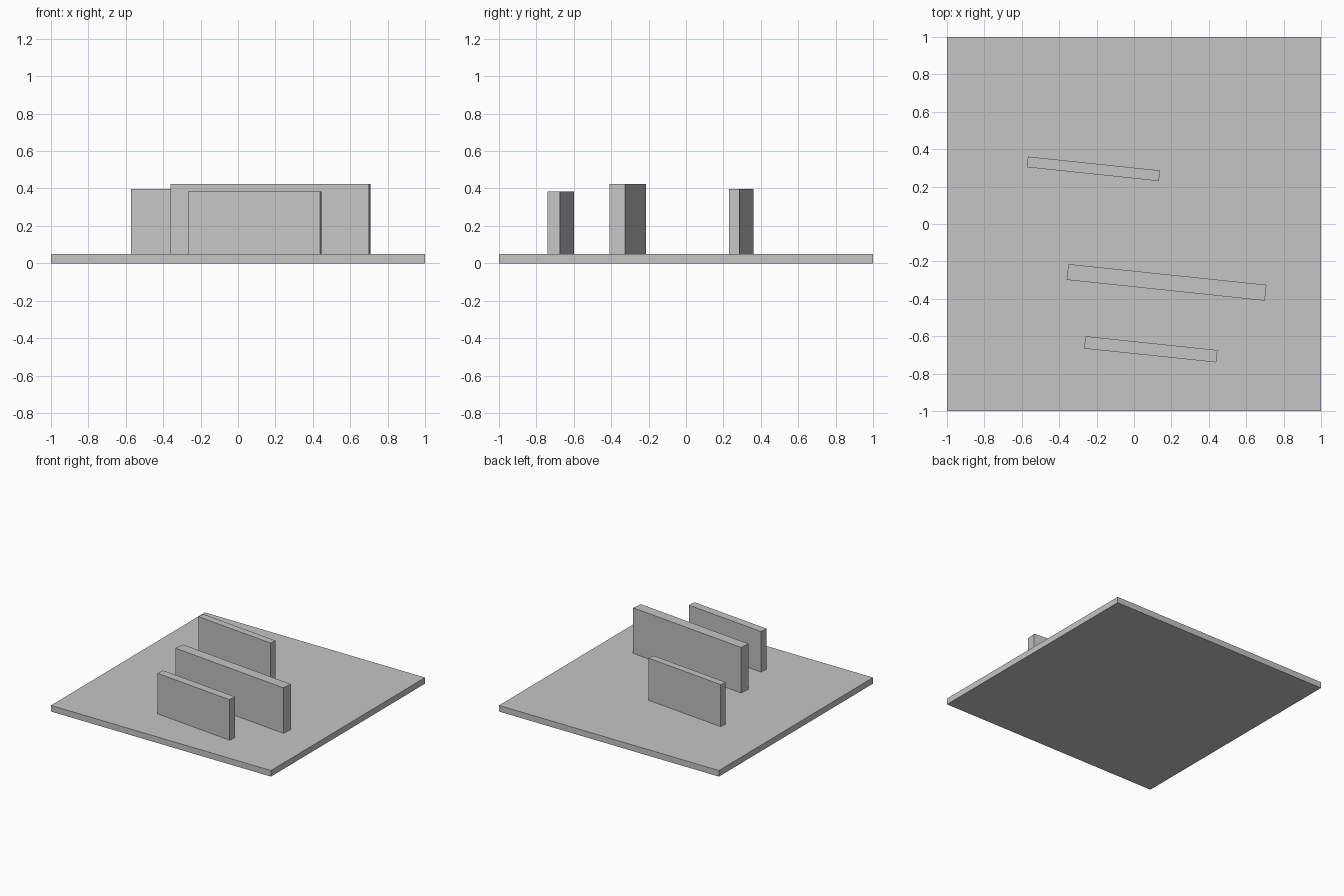
import bpy
import math

# Remove the default cube
old = bpy.data.objects.get("Cube")
if old:
    bpy.data.objects.remove(old, do_unlink=True)

# Single plain grey
grey = bpy.data.materials.new("plain grey")
grey.use_nodes = True
colour = (0.56, 0.56, 0.56, 1)
grey.diffuse_color = colour
grey.node_tree.nodes["Principled BSDF"].inputs["Base Color"].default_value = colour

BASE_HEIGHT = 0.05
TILT = math.radians(-6)


def add_block(name, x, y, size, bottom=0.0, turn=0.0):
    """Box resting on the given height, turned about the vertical."""
    bpy.ops.mesh.primitive_cube_add(size=1, location=(x, y, bottom + size[2] / 2))
    block = bpy.context.object
    block.name = name
    block.scale = size
    block.rotation_euler.z = turn
    block.data.materials.append(grey)
    return block


# Square ground slab
add_block("base_slab", 0, 0, (2, 2, BASE_HEIGHT))

# Three parallel walls: name, centre x, centre y, length, thickness, top height
walls = [
    ("front_wall", 0.09, -0.67, 0.71, 0.066, 0.383),
    ("middle_wall", 0.174, -0.312, 1.065, 0.085, 0.424),
    ("back_wall", -0.217, 0.295, 0.71, 0.057, 0.396),
]
for name, x, y, length, thickness, top in walls:
    add_block(name, x, y, (length, thickness, top - BASE_HEIGHT), BASE_HEIGHT, TILT)
